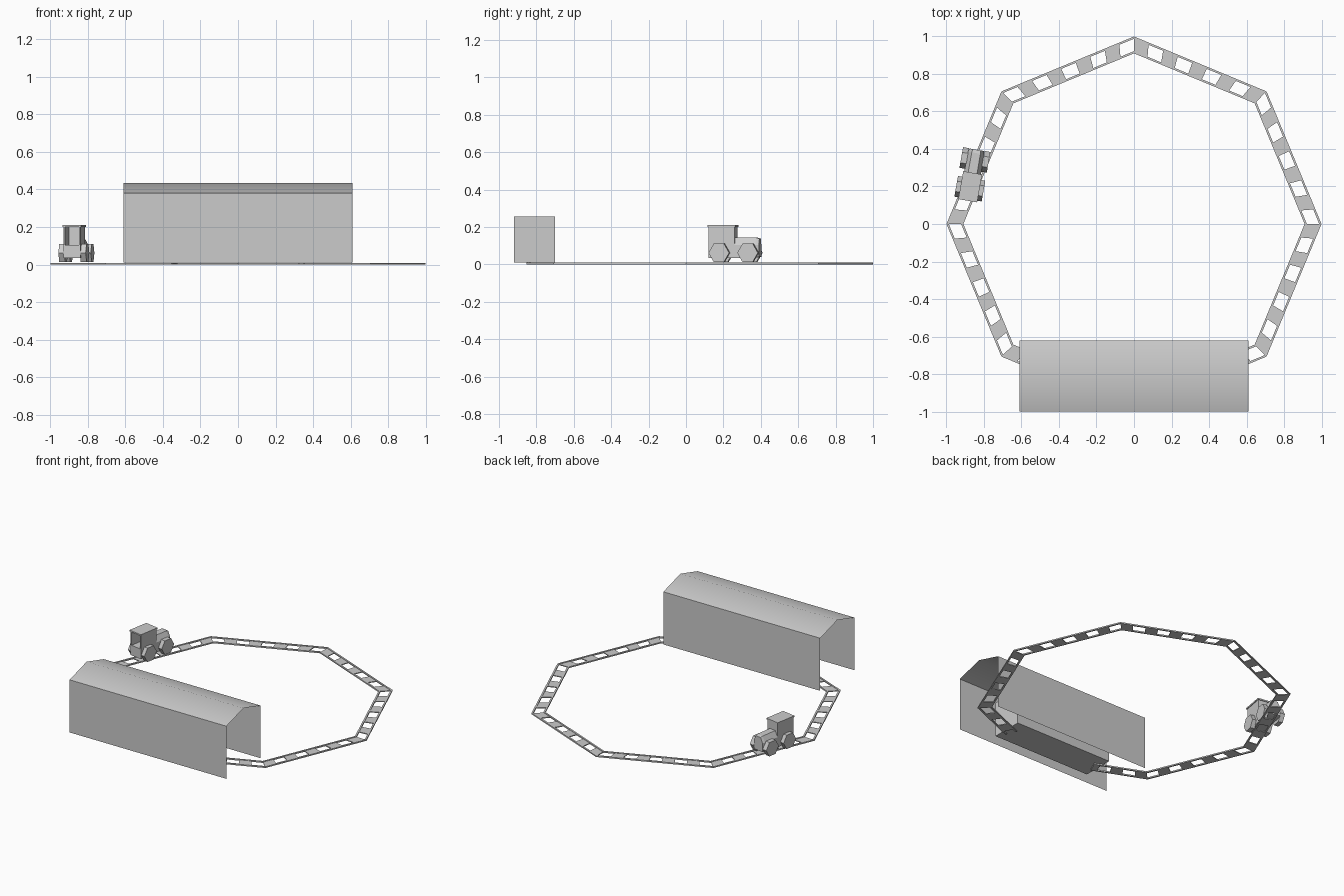
import bpy, bmesh, math
from mathutils import Matrix, Vector

if "Cube" in bpy.data.objects:
    bpy.data.objects.remove(bpy.data.objects["Cube"])


def make(name, bm, matrix=None):
    if matrix:
        bm.transform(matrix)
    bmesh.ops.recalc_face_normals(bm, faces=bm.faces)
    me = bpy.data.meshes.new(name)
    bm.to_mesh(me)
    bm.free()
    ob = bpy.data.objects.new(name, me)
    bpy.context.collection.objects.link(ob)
    return ob


def box(name, x0, x1, y0, y1, z0, z1, matrix=None):
    bm = bmesh.new()
    bmesh.ops.create_cube(bm, size=1)
    bm.transform(Matrix.Translation(((x0 + x1) / 2, (y0 + y1) / 2, (z0 + z1) / 2))
                 @ Matrix.Diagonal((x1 - x0, y1 - y0, z1 - z0, 1)))
    return make(name, bm, matrix)


def prism(bm, bottom, height):
    """Add a closed prism from a flat polygon."""
    face = bm.faces.new([bm.verts.new((p[0], p[1], 0)) for p in bottom])
    ext = bmesh.ops.extrude_face_region(bm, geom=[face], use_keep_orig=True)
    top = [g for g in ext["geom"] if isinstance(g, bmesh.types.BMVert)]
    bmesh.ops.translate(bm, verts=top, vec=(0, 0, height))


def sheet(name, profile, x0, x1):
    """Single sheet: a (y, z) profile swept along x."""
    bm = bmesh.new()
    rows = [[bm.verts.new((x, y, z)) for x in (x0, x1)] for y, z in profile]
    for a, b in zip(rows, rows[1:]):
        bm.faces.new((a[0], a[1], b[1], b[0]))
    return make(name, bm)


# Octagonal track path, clockwise from the left end inside the shed to the right end
corners = [Vector((math.sin(math.radians(a)), math.cos(math.radians(a))))
           for a in range(-180, 181, 45)]
path = [(corners[0] + corners[1]) / 2] + corners[1:-1] + [(corners[-2] + corners[-1]) / 2]

# Rails
for name, r0, r1 in (("outer_rail", 0.988, 1.0), ("inner_rail", 0.91, 0.922)):
    bm = bmesh.new()
    for a, b in zip(path, path[1:]):
        prism(bm, [a * r0, b * r0, b * r1, a * r1], 0.009)
    make(name, bm)

# Sleepers: alternate filled cells between the rails, nine cells on each side
bm = bmesh.new()
for k in range(8):
    a, b = corners[k], corners[k + 1]
    for c in range(9):
        if (c + k) % 2:
            continue
        t0, t1 = c / 9, (c + 1) / 9
        if k == 0:
            t0 = max(t0, 0.5)
        if k == 7:
            t1 = min(t1, 0.5)
        if t1 <= t0:
            continue
        p, q = a.lerp(b, t0), a.lerp(b, t1)
        prism(bm, [p * 0.92, q * 0.92, q * 0.99, p * 0.99], 0.006)
make("sleepers", bm)

# Shed: two thin walls, a smooth pitched roof and a platform block inside
sheet("shed_front_wall", [(-1, 0.01), (-1, 0.38)], -0.61, 0.61)
sheet("shed_back_wall", [(-0.62, 0.01), (-0.62, 0.38)], -0.61, 0.61)
roof = sheet("shed_roof", [(-1, 0.38), (-0.81, 0.435), (-0.62, 0.38)], -0.61, 0.61)
for f in roof.data.polygons:
    f.use_smooth = True
box("station_block", -0.38, 0.38, -0.92, -0.70, 0.01, 0.255)

# Tractor, built along its own y axis then turned onto the track
M = Matrix.Translation((-0.862, 0.265, 0)) @ Matrix.Rotation(math.radians(-10), 4, 'Z')

# Cab: lower body, side walls, front wall and roof, open at the rear
box("cab_base", -0.046, 0.046, -0.138, 0.003, 0.035, 0.105, M)
for side, s in (("left", -1), ("right", 1)):
    xs = sorted((s * 0.038, s * 0.046))
    box("cab_wall_" + side, *xs, -0.138, 0.003, 0.105, 0.2, M)
box("cab_front_wall", -0.038, 0.038, -0.005, 0.003, 0.105, 0.2, M)
box("cab_roof", -0.051, 0.051, -0.143, 0.008, 0.2, 0.21, M)

# Hood with chamfered top and a slightly tapered nose
profile = [(-0.045, 0.035), (0.045, 0.035), (0.045, 0.105),
           (0.024, 0.145), (-0.024, 0.145), (-0.045, 0.105)]
bm = bmesh.new()
rings = [[bm.verts.new((x * k, y, 0.085 + (z - 0.085) * k)) for x, z in profile]
         for y, k in ((0.003, 1), (0.115, 0.97), (0.133, 0.88))]
for a, b in zip(rings, rings[1:]):
    for i in range(6):
        j = (i + 1) % 6
        bm.faces.new((a[i], a[j], b[j], b[i]))
bm.faces.new(rings[0])
bm.faces.new(rings[-1])
make("hood", bm, M)

# Six-sided wheels
for end, y in (("rear", -0.078), ("front", 0.078)):
    for side, s in (("left", -1), ("right", 1)):
        bm = bmesh.new()
        bmesh.ops.create_cone(bm, cap_ends=True, segments=6, radius1=0.056,
                              radius2=0.056, depth=0.032)
        bm.transform(Matrix.Translation((s * 0.058, y, 0.062))
                     @ Matrix.Rotation(math.radians(90), 4, 'Y')
                     @ Matrix.Rotation(math.radians(0), 4, 'Z'))
        # a vertex points straight up
        make(f"{end}_{side}_wheel", bm, M)
